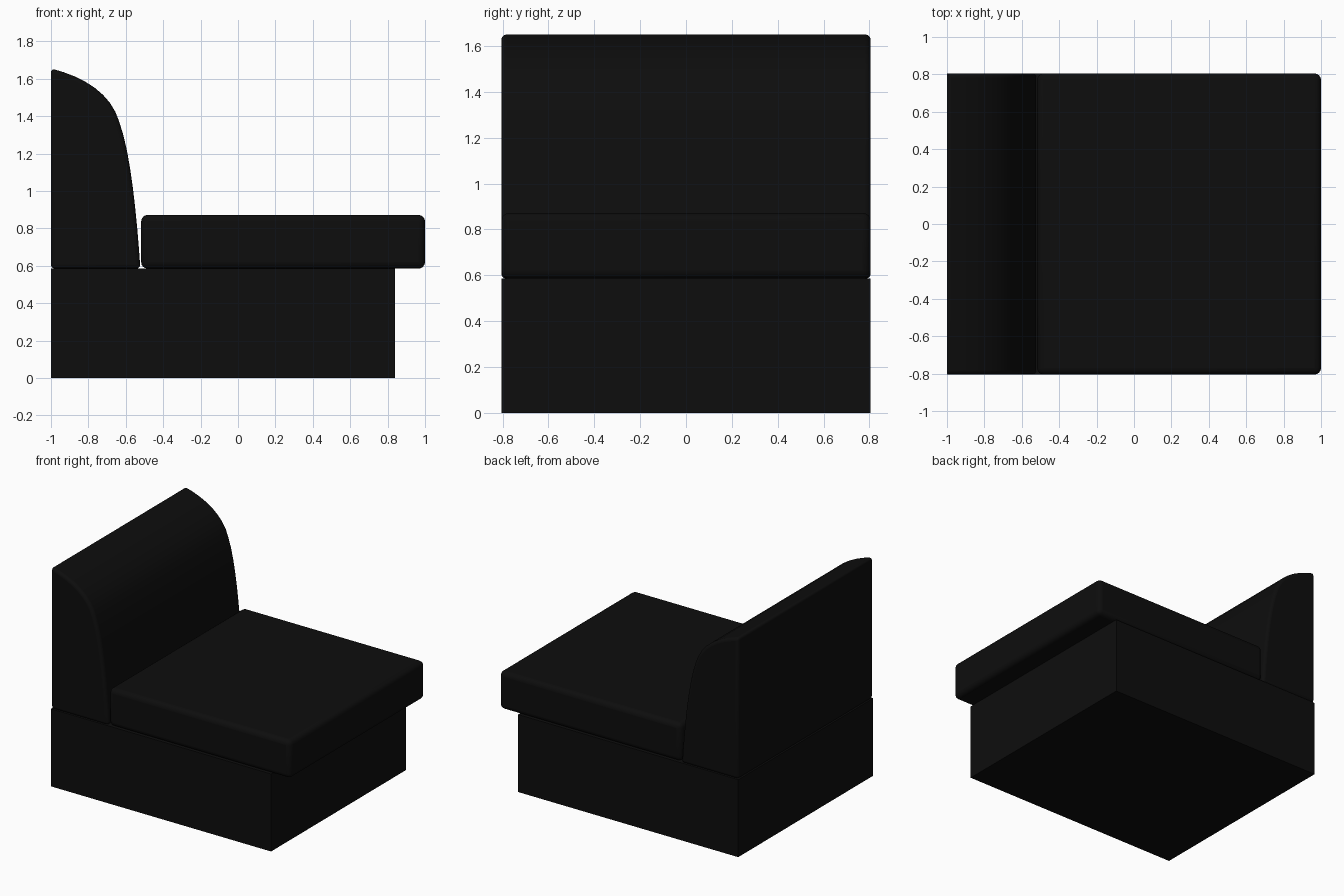
import bpy, bmesh, math
from mathutils import Vector
from mathutils.geometry import interpolate_bezier

if "Cube" in bpy.data.objects:
    bpy.data.objects.remove(bpy.data.objects["Cube"])

HALF_W = 0.805
black = bpy.data.materials.new("black_fabric")
black.diffuse_color = (0.004, 0.004, 0.004, 1)
black.use_nodes = True
black.node_tree.nodes["Principled BSDF"].inputs["Base Color"].default_value = black.diffuse_color


def extrude_profile(name, profile, bevel=0.0):
    """Extrude an x-z profile across the full width, optionally rounding its edges."""
    bm = bmesh.new()
    face = bm.faces.new([bm.verts.new((x, -HALF_W, z)) for x, z in profile])
    ext = bmesh.ops.extrude_face_region(bm, geom=[face])
    verts = [g for g in ext["geom"] if isinstance(g, bmesh.types.BMVert)]
    bmesh.ops.translate(bm, vec=(0, 2 * HALF_W, 0), verts=verts)
    bmesh.ops.recalc_face_normals(bm, faces=bm.faces)
    mesh = bpy.data.meshes.new(name)
    bm.to_mesh(mesh)
    bm.free()
    mesh.materials.append(black)
    ob = bpy.data.objects.new(name, mesh)
    bpy.context.collection.objects.link(ob)
    if bevel:
        mod = ob.modifiers.new("rounded_edges", "BEVEL")
        mod.width = bevel
        mod.segments = 4
        mod.limit_method = "ANGLE"
        mod.angle_limit = math.radians(40)
        bpy.ops.object.select_all(action="DESELECT")
        ob.select_set(True)
        bpy.context.view_layer.objects.active = ob
        bpy.ops.object.shade_smooth_by_angle(angle=math.radians(35))
    return ob


def box(x0, x1, z0, z1):
    return [(x0, z0), (x1, z0), (x1, z1), (x0, z1)]


def bezier(a, b, c, d, n):
    pts = [Vector((x, 0, z)) for x, z in (a, b, c, d)]
    return [(p.x, p.z) for p in interpolate_bezier(*pts, n)]


# Plinth
extrude_profile("base", box(-1.0, 0.84, 0.0, 0.585))

# Seat cushion overhanging the plinth
extrude_profile("seat_cushion", box(-0.518, 1.0, 0.585, 0.872), 0.035)

# Backrest with curved front
lower = bezier((-0.522, 0.585), (-0.54, 0.85), (-0.572, 1.2), (-0.635, 1.37), 9)
upper = bezier((-0.635, 1.37), (-0.678, 1.52), (-0.82, 1.61), (-1.0, 1.655), 9)
extrude_profile("backrest", [(-1.0, 0.585)] + lower + upper[1:], 0.022)
